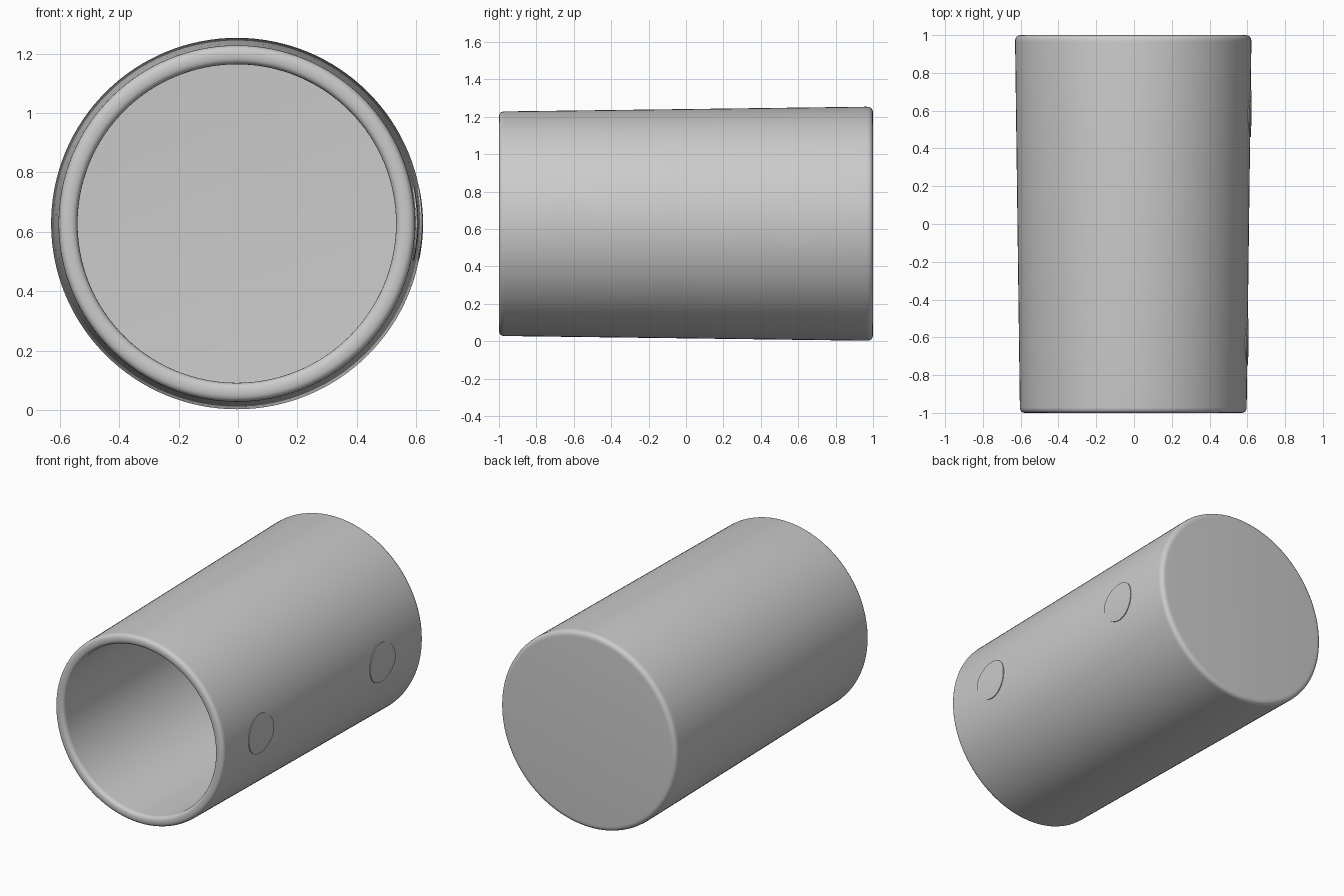
import bpy, bmesh
from math import sin, cos, tau, sqrt
from mathutils import Vector

if "Cube" in bpy.data.objects:
    bpy.data.objects.remove(bpy.data.objects["Cube"])

CX, CZ = -0.004, 0.628          # cup axis, running along y
R_OPEN, R_BASE = 0.6, 0.626     # outer radius at the open and closed ends
WALL, SEGS = 0.064, 128

grey = bpy.data.materials.new("plain grey")
grey.use_nodes = True
grey.diffuse_color = (0.6, 0.6, 0.6, 1)
grey.node_tree.nodes["Principled BSDF"].inputs["Base Color"].default_value = grey.diffuse_color


def outer_radius(y):
    return R_OPEN + (R_BASE - R_OPEN) * (y + 1) / 2


def finish(bm, name):
    bmesh.ops.recalc_face_normals(bm, faces=bm.faces)
    mesh = bpy.data.meshes.new(name)
    bm.to_mesh(mesh)
    bm.free()
    obj = bpy.data.objects.new(name, mesh)
    bpy.context.collection.objects.link(obj)
    mesh.materials.append(grey)
    bpy.ops.object.select_all(action="DESELECT")
    obj.select_set(True)
    bpy.context.view_layer.objects.active = obj
    bpy.ops.object.shade_smooth_by_angle(angle=0.6)
    return obj


def rounded(points, radii, steps=6):
    """Profile with each inner corner replaced by a smooth curve."""
    pts = [Vector(p) for p in points]
    out = [pts[0]]
    for a, b, c, r in zip(pts, pts[1:], pts[2:], radii):
        p, q = b + (a - b).normalized() * r, b + (c - b).normalized() * r
        for i in range(steps + 1):
            t = i / steps
            out.append(p * (1 - t) ** 2 + b * 2 * t * (1 - t) + q * t ** 2)
    return out + [pts[-1]]


# Cup body: profile of (radius, y) turned around the axis
profile = rounded(
    [(0, 1), (R_BASE, 1), (R_OPEN, -1), (R_OPEN - WALL, -1), (R_BASE - WALL, 0.93), (0, 0.93)],
    [0.035, 0.03, 0.03, 0.03])
bm = bmesh.new()
rings = []
for r, y in profile:
    count = SEGS if r > 0 else 1
    rings.append([bm.verts.new((CX + r * cos(tau * i / SEGS), y, CZ + r * sin(tau * i / SEGS)))
                  for i in range(count)])
for a, b in zip(rings, rings[1:]):
    for i in range(SEGS):
        j = (i + 1) % SEGS
        quad = [a[i % len(a)], a[j % len(a)], b[j % len(b)], b[i % len(b)]]
        bm.faces.new(list(dict.fromkeys(quad)))
finish(bm, "cup_body")


# Round handle mounts: thin discs wrapped onto the side wall
def mount(name, yc, radius=0.125, proud=0.005, n=48):
    bm = bmesh.new()

    def point(r, angle, lift):
        y, dz = yc + r * cos(angle), r * sin(angle)
        return bm.verts.new((CX + sqrt((outer_radius(y) + lift) ** 2 - dz ** 2), y, CZ + dz))

    levels = [(radius * k / 4, proud) for k in range(1, 5)] + [(radius, -0.01)]
    rows = [[point(r, tau * i / n, lift) for i in range(n)] for r, lift in levels]
    centre = point(0, 0, proud)
    for i in range(n):
        j = (i + 1) % n
        bm.faces.new((centre, rows[0][i], rows[0][j]))
        for a, b in zip(rows, rows[1:]):
            bm.faces.new((a[i], b[i], b[j], a[j]))
    # outward is +x for this open shell
    obj = finish(bm, name)
    if sum(p.normal.x for p in obj.data.polygons) < 0:
        obj.data.flip_normals()


mount("front_handle_mount", -0.625)
mount("rear_handle_mount", 0.585)
